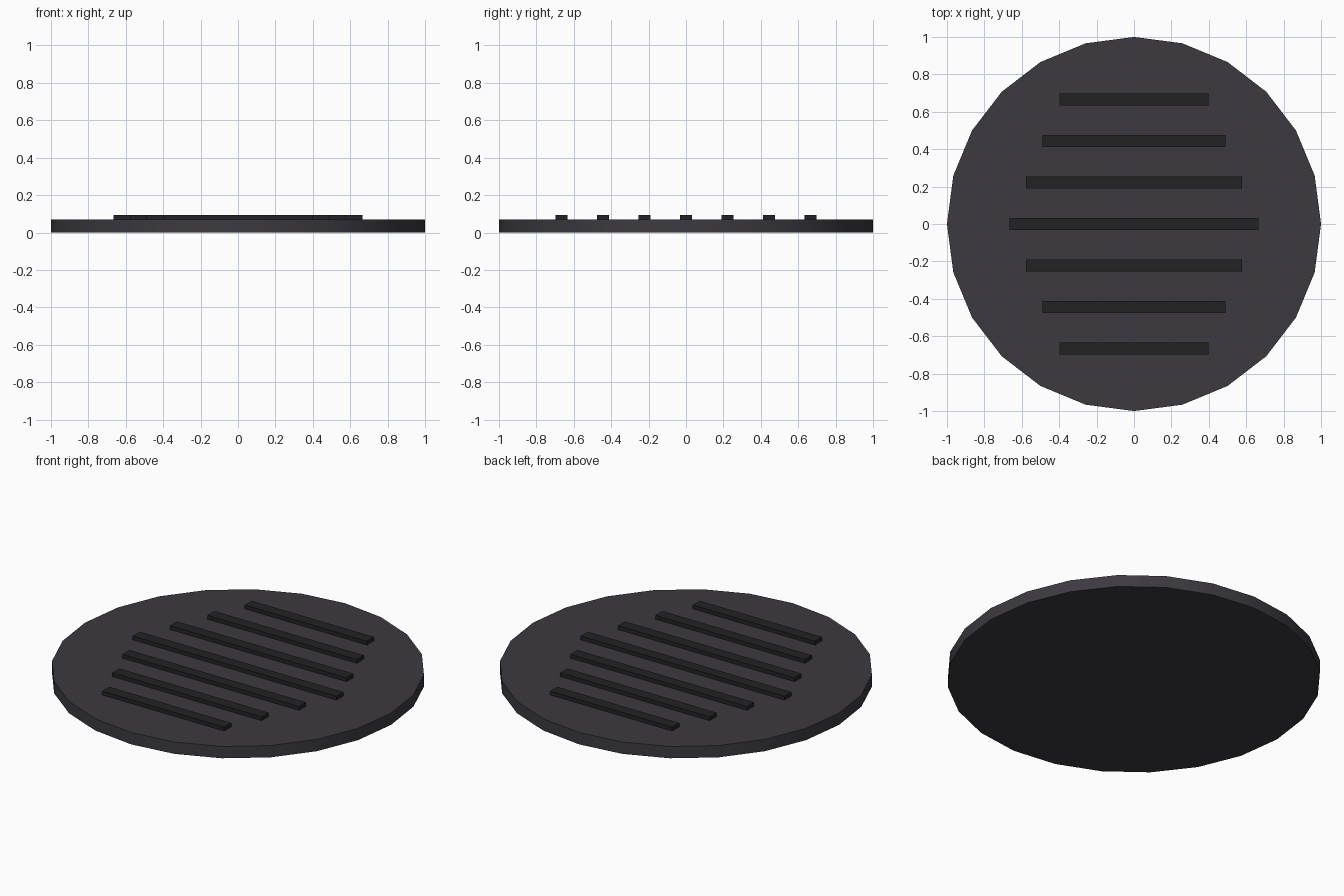
import bpy

if "Cube" in bpy.data.objects:
    bpy.data.objects.remove(bpy.data.objects["Cube"])


def material(name, rgb):
    m = bpy.data.materials.new(name)
    m.diffuse_color = (*rgb, 1)
    m.use_nodes = True
    m.node_tree.nodes["Principled BSDF"].inputs["Base Color"].default_value = m.diffuse_color
    return m


dark_grey = material("dark grey", (0.045, 0.042, 0.051))
near_black = material("near black", (0.016, 0.016, 0.016))

DISC_TOP, BAR_TOP = 0.07, 0.093
BAR_WIDTH, SPACING = 0.066, 0.222

# round 24-sided cover plate
bpy.ops.mesh.primitive_cylinder_add(vertices=24, radius=1, depth=DISC_TOP,
                                    location=(0, 0, DISC_TOP / 2))
disc = bpy.context.object
disc.name = "cover_plate"
disc.data.materials.append(dark_grey)
bpy.ops.object.shade_smooth_by_angle()

# raised bars, shorter towards the front and back
bar_bottom = DISC_TOP - 0.01
for i in range(-3, 4):
    length = 1.333 - 0.178 * abs(i)
    bpy.ops.mesh.primitive_cube_add(
        size=1, location=(0, i * SPACING, (bar_bottom + BAR_TOP) / 2))
    bar = bpy.context.object
    bar.name = f"raised_bar_{i + 4}"
    bar.scale = (length, BAR_WIDTH, BAR_TOP - bar_bottom)
    bar.data.materials.append(near_black)
